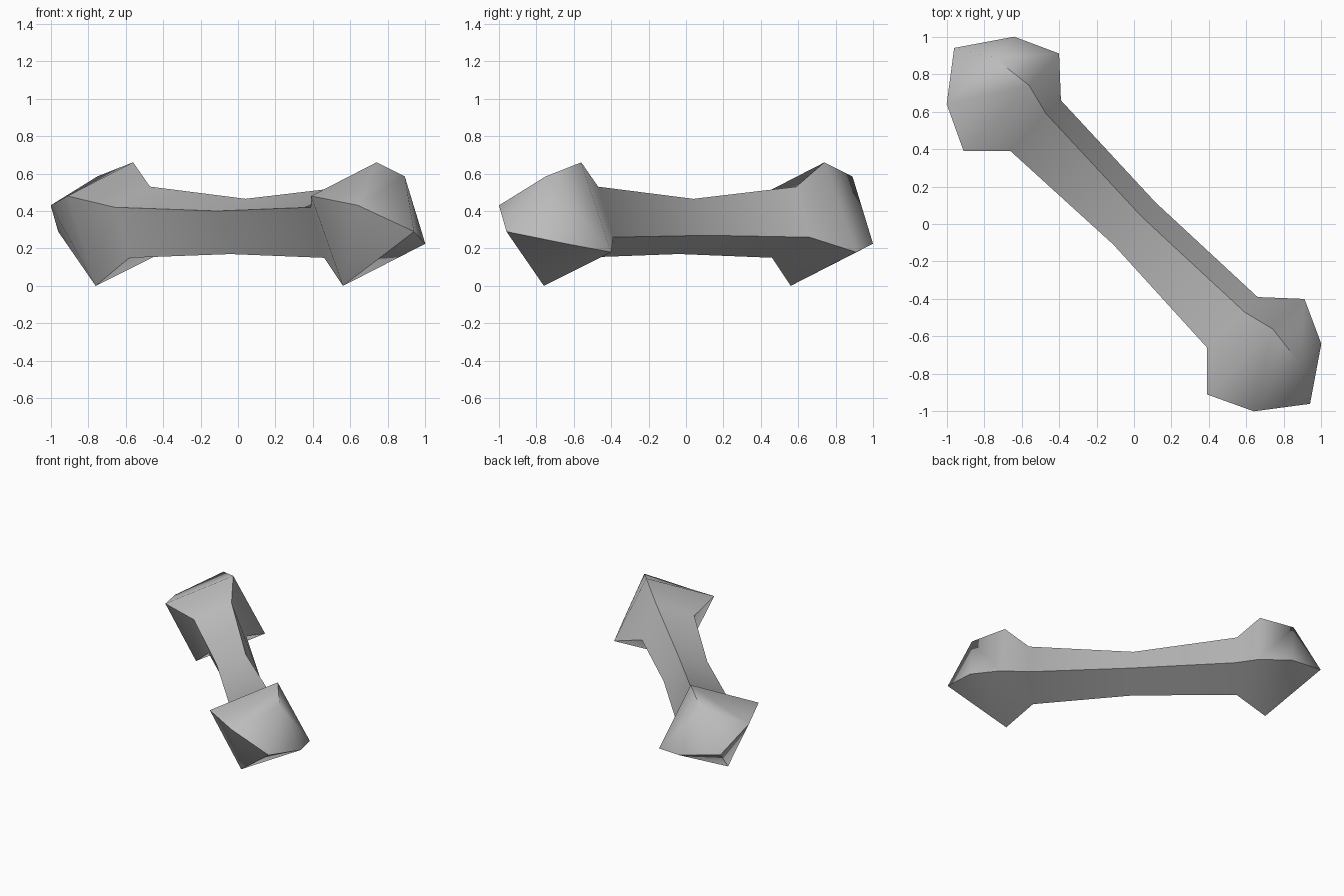
import bpy
import bmesh
import math
from mathutils import Vector

default_cube = bpy.data.objects.get("Cube")
if default_cube:
    bpy.data.objects.remove(default_cube, do_unlink=True)


def make_material(name, color):
    material = bpy.data.materials.new(name)
    material.use_nodes = True
    material.diffuse_color = color
    shader = material.node_tree.nodes["Principled BSDF"]
    shader.inputs["Base Color"].default_value = color
    shader.inputs["Roughness"].default_value = 0.8
    return material


def swap_ends(point):
    """Reflect a point across the vertical plane through the waist."""
    return Vector((point.y, point.x, point.z))


def bridge(bm, first, second):
    """Join two four-sided rings with a band of faces."""
    faces = []
    for i in range(4):
        j = (i + 1) % 4
        faces.append(bm.faces.new((first[i], first[j], second[j], second[i])))
    return faces


# Square sections of one half, from waist to outer cap
waist_section = [(0.04, 0.04, 0.465), (-0.11, -0.11, 0.40),
                 (-0.04, -0.04, 0.17), (0.115, 0.115, 0.27)]
shaft_end = [(0.59, -0.47, 0.53), (0.39, -0.66, 0.42),
             (0.46, -0.58, 0.15), (0.66, -0.39, 0.26)]
head_rim = [(0.74, -0.56, 0.66), (0.39, -0.91, 0.48),
            (0.56, -0.76, 0.0), (0.91, -0.40, 0.18)]
head_cap = [(0.89, -0.75, 0.585), (0.64, -1.0, 0.43),
            (0.94, -0.96, 0.29), (1.0, -0.64, 0.225)]

bm = bmesh.new()
waist = [bm.verts.new(point) for point in waist_section]

# Both halves share the waist, so the shaft is one closed skin
for mirrored in (False, True):
    previous = waist
    for section in (shaft_end, head_rim, head_cap):
        points = [Vector(point) for point in section]
        if mirrored:
            points = [swap_ends(point) for point in points]
        ring = [bm.verts.new(point) for point in points]
        if section is head_cap:
            # Fold the two bent sides so that the head stays convex
            rim = previous
            bridge_faces = bridge(bm, rim, ring)
            bmesh.utils.face_split(bridge_faces[1], rim[2], ring[1])
            bmesh.utils.face_split(bridge_faces[2], rim[2], ring[3])
        else:
            bridge(bm, previous, ring)
        previous = ring

    # Outer cap with a ridge running to its pulled-out corner
    top, side, tip, other_side = previous
    bm.faces.new((top, side, tip))
    bm.faces.new((top, tip, other_side))

bmesh.ops.recalc_face_normals(bm, faces=bm.faces)
mesh = bpy.data.meshes.new("bone")
bm.to_mesh(mesh)
bm.free()

bone = bpy.data.objects.new("bone", mesh)
bpy.context.collection.objects.link(bone)
mesh.materials.append(make_material("plain_grey", (0.5, 0.5, 0.5, 1.0)))

# Soft shading with the square corners kept crisp
bpy.ops.object.select_all(action="DESELECT")
bone.select_set(True)
bpy.context.view_layer.objects.active = bone
bpy.ops.object.shade_smooth_by_angle(angle=math.radians(55))
